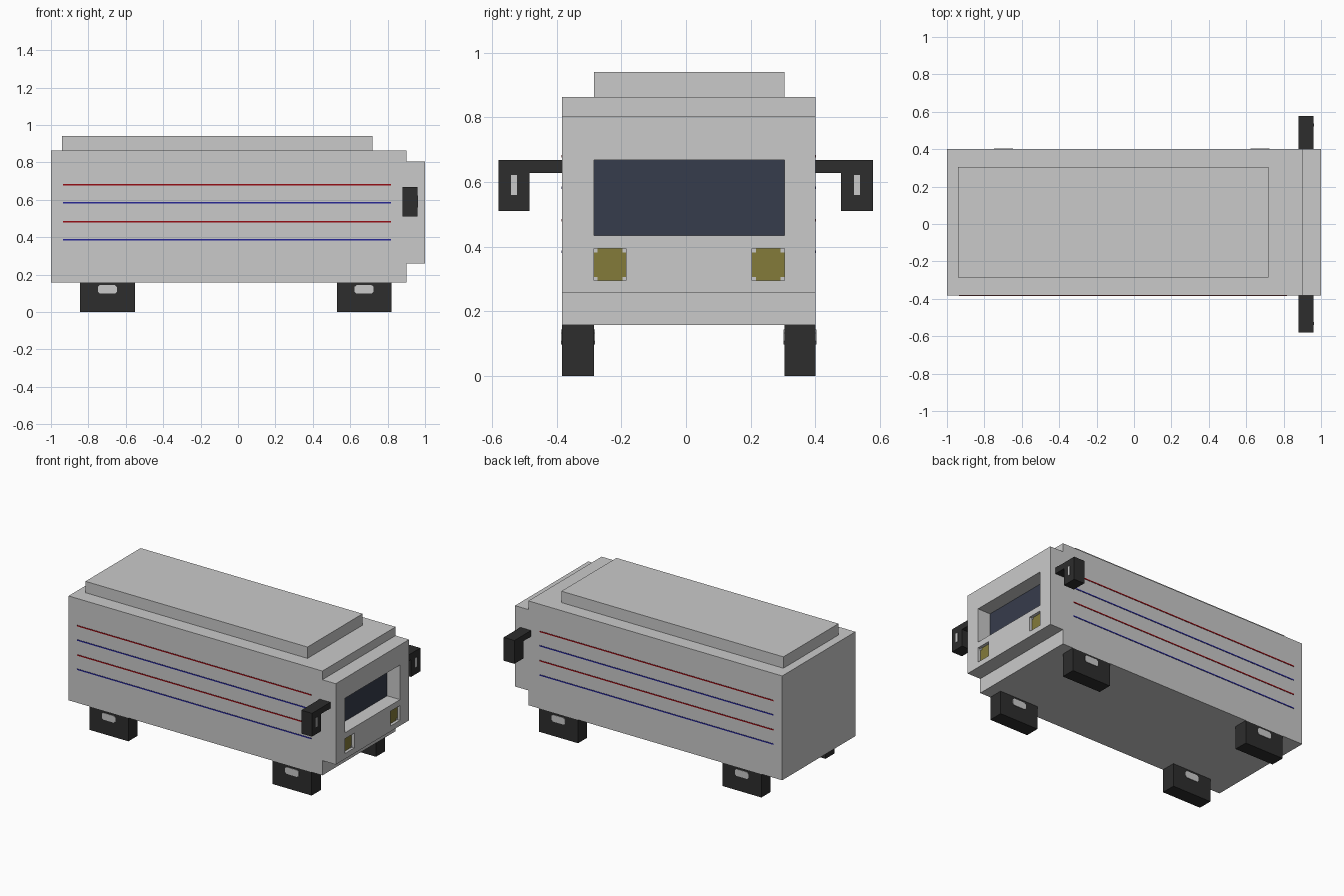
import bpy, bmesh

if "Cube" in bpy.data.objects:
    bpy.data.objects.remove(bpy.data.objects["Cube"])


def material(name, srgb):
    m = bpy.data.materials.new(name)
    lin = [((c / 255 + 0.055) / 1.055) ** 2.4 for c in srgb]
    m.diffuse_color = (*lin, 1)
    m.use_nodes = True
    m.node_tree.nodes["Principled BSDF"].inputs["Base Color"].default_value = m.diffuse_color
    return m


GREY = material("light grey", (202, 202, 202))
BLACK = material("black", (45, 45, 45))
GLASS = material("dark blue glass", (54, 60, 76))
YELLOW = material("olive yellow", (131, 123, 58))
RED = material("red", (150, 12, 18))
BLUE = material("blue", (38, 38, 150))


def finish(name, bm, mat):
    bmesh.ops.recalc_face_normals(bm, faces=bm.faces)
    mesh = bpy.data.meshes.new(name)
    bm.to_mesh(mesh)
    bm.free()
    mesh.materials.append(mat)
    ob = bpy.data.objects.new(name, mesh)
    bpy.context.collection.objects.link(ob)
    return ob


def prism(name, outline, axis, lo, hi, mat):
    """Extrude a 2D outline along x (outline in y,z) or y (outline in x,z)."""
    bm = bmesh.new()
    put = (lambda a, b: (lo, a, b)) if axis == "x" else (lambda a, b: (a, lo, b))
    face = bm.faces.new([bm.verts.new(put(a, b)) for a, b in outline])
    ext = bmesh.ops.extrude_face_region(bm, geom=[face])["geom"]
    vec = (hi - lo, 0, 0) if axis == "x" else (0, hi - lo, 0)
    bmesh.ops.translate(bm, vec=vec, verts=[v for v in ext if isinstance(v, bmesh.types.BMVert)])
    return finish(name, bm, mat)


def box(name, x, y, z, mat):
    return prism(name, [(y[0], z[0]), (y[1], z[0]), (y[1], z[1]), (y[0], z[1])], "x", x[0], x[1], mat)


def cut(target, cutter):
    mod = target.modifiers.new("recess", "BOOLEAN")
    mod.operation, mod.solver, mod.object = "DIFFERENCE", "EXACT", cutter
    cutter.hide_render = True
    cutter.hide_viewport = True


Y0, Y1 = -0.383, 0.4      # body sides
I0, I1 = -0.285, 0.304    # inner edges shared by roof, window and wheels

# Body, roof and cab front
box("body", (-1, 0.9), (Y0, Y1), (0.158, 0.864), GREY)
box("roof", (-0.942, 0.72), (I0, I1), (0.864, 0.941), GREY)
cab = box("cab_front", (0.9, 1.0), (Y0, Y1), (0.258, 0.805), GREY)

# Deep windscreen opening with glass at its back
cut(cab, box("window_cutter", (0.85, 1.05), (I0, I1), (0.435, 0.669), GREY))
box("windscreen", (0.898, 0.904), (I0, I1), (0.435, 0.669), GLASS)

# Shallow headlight recesses, lamps with pale corner squares
for side, ya in (("left", I0), ("right", I1 - 0.1)):
    y, z = (ya, ya + 0.1), (0.295, 0.395)
    cut(cab, box(side + "_lamp_cutter", (0.978, 1.05), y, z, GREY))
    box(side + "_headlight", (0.977, 0.98), y, z, YELLOW)
    for cy in (y[0], y[1] - 0.012):
        for cz in (z[0], z[1] - 0.012):
            box(side + "_lamp_corner", (0.979, 0.983), (cy, cy + 0.012), (cz, cz + 0.012), GREY)

# Wheels with a pale hub plate on both faces
for end, xa, xb in (("rear", -0.845, -0.552), ("front", 0.528, 0.82)):
    for side, ya, yb in (("left", Y0, I0), ("right", I1, Y1)):
        box(f"{end}_{side}_wheel", (xa, xb), (ya, yb), (0, 0.158), BLACK)
        c = (xa + xb) / 2
        hub = [(c - 0.04, 0.098), (c + 0.04, 0.098), (c + 0.051, 0.108), (c + 0.051, 0.134),
               (c + 0.04, 0.144), (c - 0.04, 0.144), (c - 0.051, 0.134), (c - 0.051, 0.108)]
        prism(f"{end}_{side}_hub", hub, "y", ya - 0.003, yb + 0.003, GREY)

# L-shaped mirrors with a small light plate on the front
for side, out, mid, root in (("left", -0.58, -0.484, Y0), ("right", 0.578, 0.48, Y1)):
    arm = [(root, 0.669), (out, 0.669), (out, 0.511), (mid, 0.511), (mid, 0.628), (root, 0.628)]
    prism(side + "_mirror", arm, "x", 0.88, 0.96, BLACK)
    c = (out + mid) / 2
    box(side + "_mirror_glass", (0.958, 0.962), (c - 0.009, c + 0.009), (0.56, 0.622), GREY)

# Thin pinstripes on both flanks
for z, mat in ((0.68, RED), (0.583, BLUE), (0.482, RED), (0.385, BLUE)):
    for side, y in (("left", Y0), ("right", Y1)):
        box(side + "_stripe", (-0.935, 0.817), (y - 0.002, y + 0.002), (z - 0.004, z + 0.004), mat)
